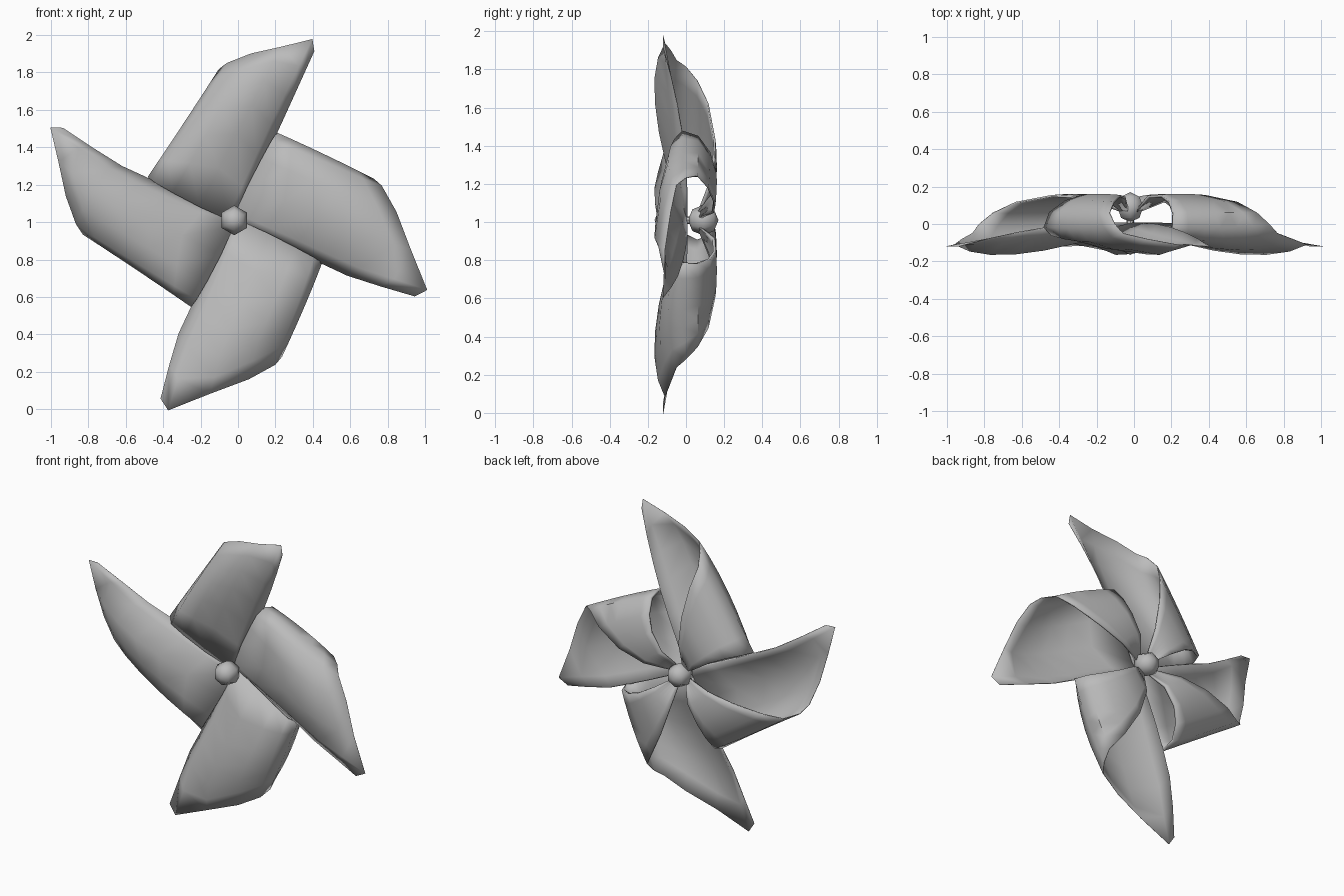
import bpy, bmesh, math
from mathutils import Matrix, Vector

if "Cube" in bpy.data.objects:
    bpy.data.objects.remove(bpy.data.objects["Cube"])

grey = bpy.data.materials.new("paper_grey")
grey.diffuse_color = (0.5, 0.5, 0.5, 1)
grey.use_nodes = True
grey.node_tree.nodes["Principled BSDF"].inputs["Base Color"].default_value = grey.diffuse_color
CX, CZ = -0.02, 1.01

# Blade strips from the straight edge, round the fold, to the rear flap:
# inner, middle and outer point, each (along blade, across blade, depth)
STRIPS = [
    ((0, -.005, 0), (.5, -.015, -.02), (1.0, -.02, -.12)),
    ((-.01, .04, -.01), (.55, .035, -.075), (1.055, .016, -.12)),
    ((-.01, .2, -.035), (.6, .17, -.16), (.95, .15, -.11)),
    ((0, .36, -.05), (.5, .31, -.135), (.85, .283, -.08)),
    ((.01, .465, -.055), (.4, .42, -.09), (.75, .38, -.05)),
    ((.02, .51, -.015), (.36, .455, -.02), (.70, .405, 0)),
    ((.035, .485, .06), (.33, .45, .06), (.62, .40, .06)),
    ((.05, .40, .12), (.28, .37, .12), (.52, .33, .115)),
    ((.05, .30, .15), (.2, .27, .155), (.36, .22, .15)),
    ((.03, .17, .145), (.12, .16, .15), (.2, .12, .14)),
    ((.01, .04, .06), (.02, .04, .07), (.04, .03, .07)),
]
STEPS = 6


def finish(obj, angle=40):
    obj.data.materials.append(grey)
    bpy.ops.object.select_all(action='DESELECT')
    obj.select_set(True)
    bpy.context.view_layer.objects.active = obj
    bpy.ops.object.shade_smooth_by_angle(angle=math.radians(angle))


def add_object(name, bm):
    mesh = bpy.data.meshes.new(name)
    bm.to_mesh(mesh)
    bm.free()
    obj = bpy.data.objects.new(name, mesh)
    bpy.context.collection.objects.link(obj)
    return obj


def blade(name, degrees, fold_bend, tip_bend, stretch):
    """Curled sheet; fold and tip can be skewed sideways, the tip lengthened."""
    a = math.radians(degrees)
    bm = bmesh.new()
    rows, thick = [], []
    for p, q, r in STRIPS:
        p, q, r = Vector(p), Vector(q), Vector(r)
        row = []
        for i in range(STEPS + 1):
            t = i / STEPS
            # quadratic through the three points
            v = p * (1 - t) * (1 - 2 * t) + q * 4 * t * (1 - t) + r * t * (2 * t - 1)
            u, n, y = v
            thick.append(min(1, max(0.1, 1 - u)))
            skew = n * u / 0.7
            tip = max(0, u - 0.7) / 0.35
            n += tip_bend * tip + fold_bend * 0.28 * skew
            u += stretch * tip - fold_bend * 0.31 * skew
            row.append(bm.verts.new((CX + u * math.cos(a) - n * math.sin(a), y,
                                     CZ + u * math.sin(a) + n * math.cos(a))))
        rows.append(row)
    for r0, r1 in zip(rows, rows[1:]):
        for i in range(STEPS):
            bm.faces.new((r0[i], r0[i + 1], r1[i + 1], r1[i]))
    obj = add_object(name, bm)
    # paper thickness fades out towards the tip
    group = obj.vertex_groups.new(name="thickness")
    for i, w in enumerate(thick):
        group.add([i], w, 'REPLACE')
    solid = obj.modifiers.new("paper", 'SOLIDIFY')
    solid.thickness = 0.016
    solid.offset = 0
    solid.vertex_group = group.name
    finish(obj, 50)


for args in (("top_blade", 65.8, 0, 0, 0),
             ("left_blade", 155.8, -0.05, -0.065, 0.045),
             ("bottom_blade", 245.8, 1.1, 0.07, 0.025),
             ("right_blade", 335.8, 0.9, 0.06, 0.045)):
    blade(*args)

# Six-sided beads on the front and back of the hub
for name, y in (("front_bead", -0.085), ("back_bead", 0.09)):
    bm = bmesh.new()
    bmesh.ops.create_uvsphere(bm, u_segments=6, v_segments=4, radius=0.08,
                              matrix=Matrix.Translation((CX, y, CZ)) @ Matrix.Rotation(math.pi / 2, 4, 'X'))
    finish(add_object(name, bm), 80)

# Pin through the hub
bm = bmesh.new()
bmesh.ops.create_cone(bm, cap_ends=True, segments=8, radius1=0.02, radius2=0.02, depth=0.18,
                      matrix=Matrix.Translation((CX, 0, CZ)) @ Matrix.Rotation(math.pi / 2, 4, 'X'))
finish(add_object("hub_pin", bm))
